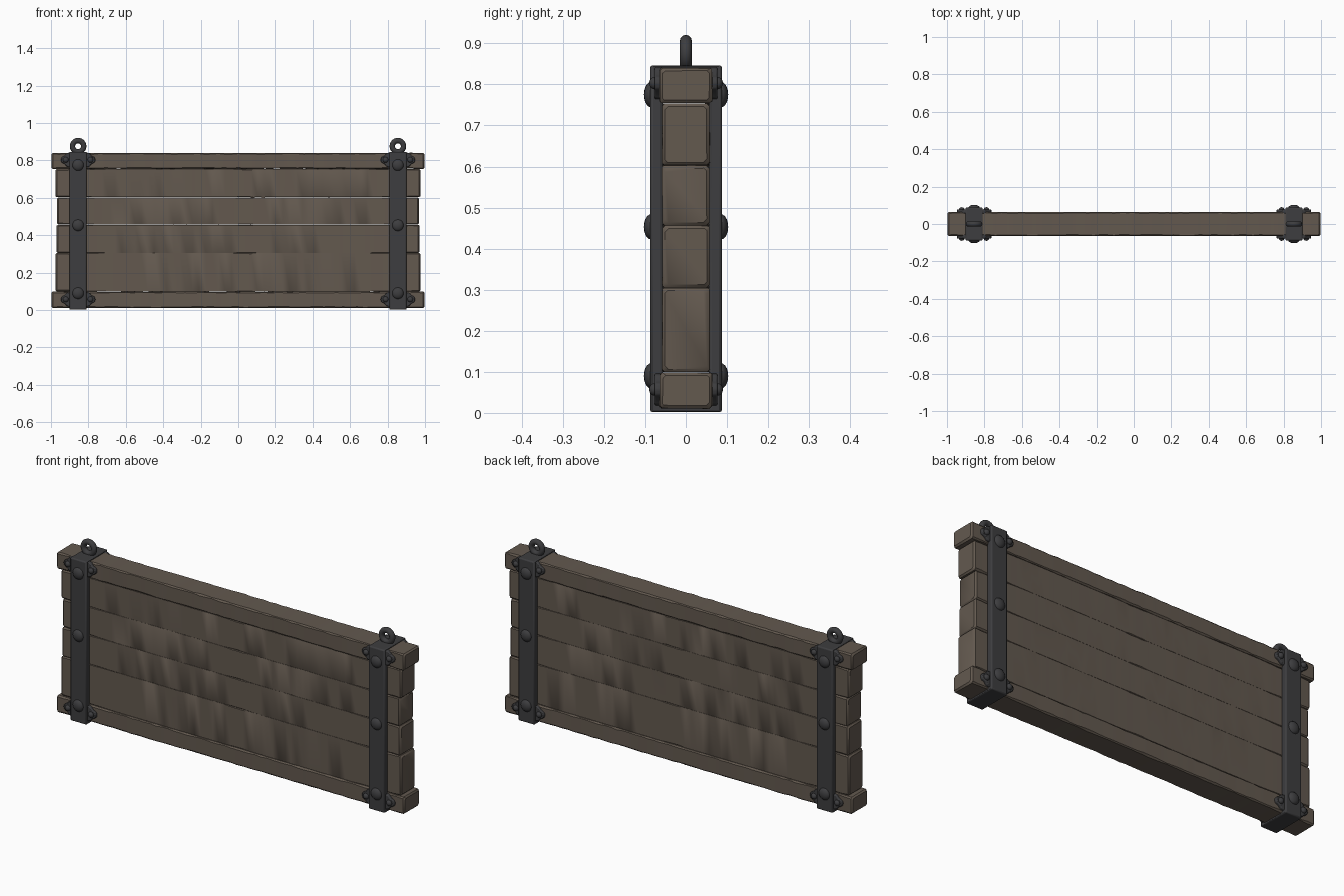
import bpy, bmesh, math, random
from mathutils import Matrix, Vector

if "Cube" in bpy.data.objects:
    bpy.data.objects.remove(bpy.data.objects["Cube"])

random.seed(4)


def material(name, rgb):
    m = bpy.data.materials.new(name)
    m.diffuse_color = (*rgb, 1)
    m.use_nodes = True
    m.node_tree.nodes["Principled BSDF"].inputs["Base Color"].default_value = m.diffuse_color
    return m


WOOD = material("weathered wood", (0.125, 0.100, 0.078))
IRON = material("dark iron", (0.047, 0.047, 0.050))


def finish(name, bm, mat, bevel=0.0, angle=40):
    bmesh.ops.recalc_face_normals(bm, faces=bm.faces[:])
    me = bpy.data.meshes.new(name)
    bm.to_mesh(me)
    bm.free()
    me.materials.append(mat)
    me.shade_smooth()
    me.set_sharp_from_angle(angle=math.radians(angle))
    ob = bpy.data.objects.new(name, me)
    bpy.context.collection.objects.link(ob)
    if bevel:
        b = ob.modifiers.new("worn edges", 'BEVEL')
        b.width, b.segments, b.limit_method = bevel, 2, 'ANGLE'
    return ob


def board(name, half, z0, z1, depth, chamfer, jitter=0.001, steps=56):
    """Board lofted along x; chamfer(x) gives the worn corner size."""
    bm = bmesh.new()
    xs = [-half, -half + 0.008]
    xs += [-half + 0.008 + (2 * half - 0.016) * i / steps for i in range(1, steps)]
    xs += [half - 0.008, half]
    rings = []
    for i, x in enumerate(xs):
        inset = 0.007 if i in (0, len(xs) - 1) else 0
        d, lo, hi = depth - inset, z0 + inset, z1 - inset
        ring = []
        for sy, sz in ((-1, -1), (1, -1), (1, 1), (-1, 1)):
            c = chamfer(x) * random.uniform(0.6, 1.3)
            z = lo if sz < 0 else hi
            a = (sy * (d - c), z + random.uniform(0, jitter) * -sz)
            b = (sy * (d + random.uniform(-jitter, 0)), z - sz * c)
            ring += [a, b] if sy * sz < 0 else [b, a]
        rings.append([bm.verts.new((x, y, z)) for y, z in ring])
    for r, s in zip(rings, rings[1:]):
        for k in range(8):
            bm.faces.new((r[k], r[(k + 1) % 8], s[(k + 1) % 8], s[k]))
    bm.faces.new(rings[0])
    bm.faces.new(rings[-1])
    return finish(name, bm, WOOD, angle=35)


# rails, worn along their edges
board("top_rail", 0.998, 0.754, 0.841, 0.065, lambda x: 0.007, 0.002)
board("bottom_rail", 0.998, 0.010, 0.099, 0.065, lambda x: 0.007, 0.002)


# planks: seams open toward the ends and close up in the middle
def seam(x):
    t = max(0, (abs(x) - 0.68) / 0.3)
    middle = 0.003 if abs(x - 0.04) < 0.06 else 0.0
    return 0.0006 + 0.007 * min(1, t) + middle


levels = [0.099, 0.305, 0.456, 0.603, 0.754]
for i, (a, b) in enumerate(zip(levels, levels[1:])):
    half = 0.972 + random.uniform(-0.005, 0.005)
    board(f"plank_{i + 1}", half, a, b, 0.058, seam, 0.0006)


def extrude(bm, pts, vec):
    """Solid prism from a planar outline."""
    f = bm.faces.new([bm.verts.new(p) for p in pts])
    new = bmesh.ops.extrude_face_region(bm, geom=[f])["geom"]
    bmesh.ops.translate(bm, vec=vec, verts=[v for v in new if isinstance(v, bmesh.types.BMVert)])


def strap(name, cx):
    # closed iron band around the whole sign
    bm = bmesh.new()
    w = 0.046
    loops = []
    for x in (cx - w, cx + w):
        for d, lo, hi in ((0.088, 0.002, 0.846), (0.056, 0.014, 0.834)):
            loops.append([bm.verts.new((x, y, z)) for y, z in
                          ((-d, lo), (d, lo), (d, hi), (-d, hi))])
    o1, i1, o2, i2 = loops
    for p, q in ((o1, i1), (o1, o2), (i1, i2), (o2, i2)):
        for k in range(4):
            n = (k + 1) % 4
            bm.faces.new((p[k], p[n], q[n], q[k]))
    finish(name, bm, IRON, 0.006)


WING = [(0.093, 0.0), (0.088, 0.014), (0.072, 0.022), (0.060, 0.036), (0.040, 0.040)]


def wing_plate(name, cx, cz, s):
    # pointed bracket plate behind the strap ends
    half = WING + [(x, -z) for x, z in reversed(WING[1:])]
    right = [p for p in half if p[1] < 0][::-1]
    outline = WING + [(-x, z) for x, z in reversed(WING)]
    outline += [(-x, -z) for x, z in WING[1:]] + [(x, -z) for x, z in reversed(WING[1:])]
    bm = bmesh.new()
    extrude(bm, [(cx + x, s * 0.056, cz + z) for x, z in outline], Vector((0, s * 0.021, 0)))
    finish(name, bm, IRON, 0.004)


def rivet(name, x, y, z, r, h):
    bm = bmesh.new()
    bmesh.ops.create_uvsphere(bm, u_segments=16, v_segments=10, radius=1)
    bmesh.ops.transform(bm, matrix=Matrix.Translation((x, y, z)) @ Matrix.Diagonal((r, h, r, 1)),
                        verts=bm.verts[:])
    finish(name, bm, IRON, angle=60)


def ring(name, cx, cz, major, minor, n=28, m=12):
    # hanging eye, standing in the front plane
    bm = bmesh.new()
    grid = []
    for i in range(n):
        a = 2 * math.pi * i / n
        row = []
        for j in range(m):
            b = 2 * math.pi * j / m
            r = major + minor * math.cos(b)
            row.append(bm.verts.new((cx + r * math.cos(a), minor * math.sin(b), cz + r * math.sin(a))))
        grid.append(row)
    for i in range(n):
        for j in range(m):
            p, q = grid[i], grid[(i + 1) % n]
            bm.faces.new((p[j], q[j], q[(j + 1) % m], p[(j + 1) % m]))
    finish(name, bm, IRON, angle=60)


# ironwork on both ends, front and back
for side, cx in (("left", -0.855), ("right", 0.855)):
    strap(f"{side}_strap", cx)
    ring(f"{side}_hanging_ring", cx, 0.876, 0.030, 0.0145)
    for face, s in (("front", -1), ("back", 1)):
        for k, z in enumerate((0.090, 0.453, 0.775)):
            rivet(f"{side}_{face}_rivet_{k + 1}", cx, s * 0.085, z, 0.031, 0.018)
        for pos, z in (("bottom", 0.057), ("top", 0.803)):
            wing_plate(f"{side}_{face}_{pos}_bracket", cx, z, s)
            for k in (-1, 1):
                rivet(f"{side}_{face}_{pos}_small_rivet_{'a' if k < 0 else 'b'}",
                      cx + k * 0.066, s * 0.077, z, 0.015, 0.013)
